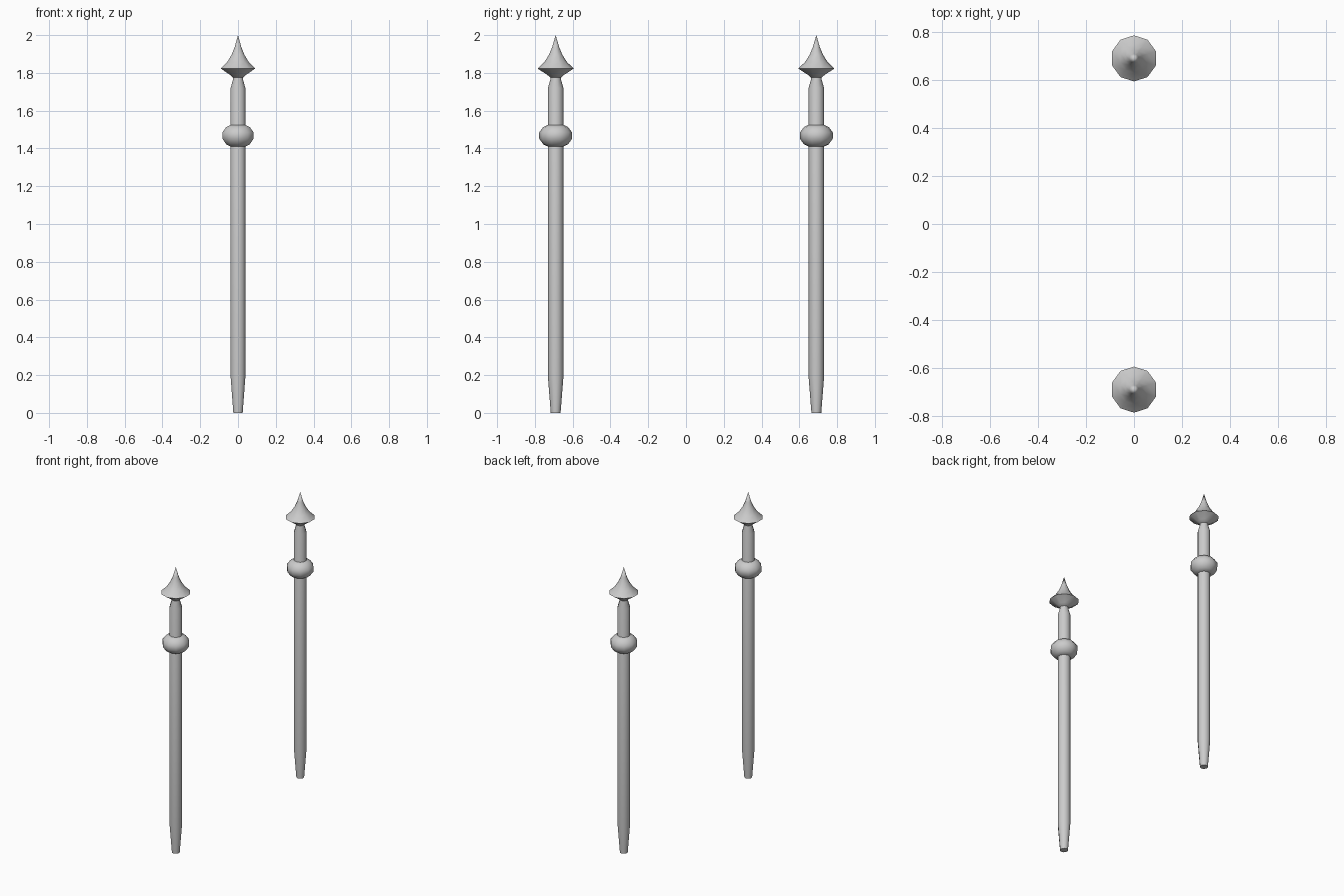
import bpy
import math

if "Cube" in bpy.data.objects:
    bpy.data.objects.remove(bpy.data.objects["Cube"], do_unlink=True)

SIDES = 10
POLE_Y = 0.69

grey = bpy.data.materials.new("plain_grey")
grey.use_nodes = True
grey.diffuse_color = (0.6, 0.6, 0.6, 1)
grey.node_tree.nodes["Principled BSDF"].inputs["Base Color"].default_value = (0.6, 0.6, 0.6, 1)


def lathe(name, profile, y):
    """Turn (radius, height) points about a vertical axis; a zero radius makes a tip."""
    verts, rings, faces = [], [], []
    for r, z in profile:
        count = SIDES if r > 0 else 1
        rings.append([len(verts) + i for i in range(count)])
        for i in range(count):
            a = math.pi / 2 + math.tau * i / SIDES
            verts.append((r * math.cos(a), r * math.sin(a), z))
    for low, high in zip(rings, rings[1:]):
        for i in range(SIDES):
            j = (i + 1) % SIDES
            if len(high) == 1:
                faces.append((low[i], low[j], high[0]))
            else:
                faces.append((low[i], low[j], high[j], high[i]))
    faces.append(tuple(reversed(rings[0])))
    if len(rings[-1]) > 1:
        faces.append(tuple(rings[-1]))
    mesh = bpy.data.meshes.new(name)
    mesh.from_pydata(verts, [], faces)
    mesh.materials.append(grey)
    obj = bpy.data.objects.new(name, mesh)
    obj.location.y = y
    bpy.context.collection.objects.link(obj)
    bpy.ops.object.select_all(action="DESELECT")
    obj.select_set(True)
    bpy.context.view_layer.objects.active = obj
    bpy.ops.object.shade_smooth_by_angle(angle=math.radians(50))


# Shaft with tapered foot and narrowed neck
shaft = [(0.026, 0), (0.041, 0.19), (0.041, 1.72), (0.028, 1.765), (0.028, 1.79)]
# Rounded collar around the shaft
collar = [(0.041, 1.41), (0.066, 1.422), (0.087, 1.452), (0.087, 1.485),
          (0.066, 1.513), (0.041, 1.525)]
# Flared spear tip
finial = [(0.028, 1.775), (0.045, 1.79), (0.096, 1.823), (0.06, 1.857),
          (0.036, 1.895), (0.019, 1.935), (0, 2)]

for side, y in (("front", -POLE_Y), ("back", POLE_Y)):
    lathe(side + "_shaft", shaft, y)
    lathe(side + "_collar", collar, y)
    lathe(side + "_finial", finial, y)
